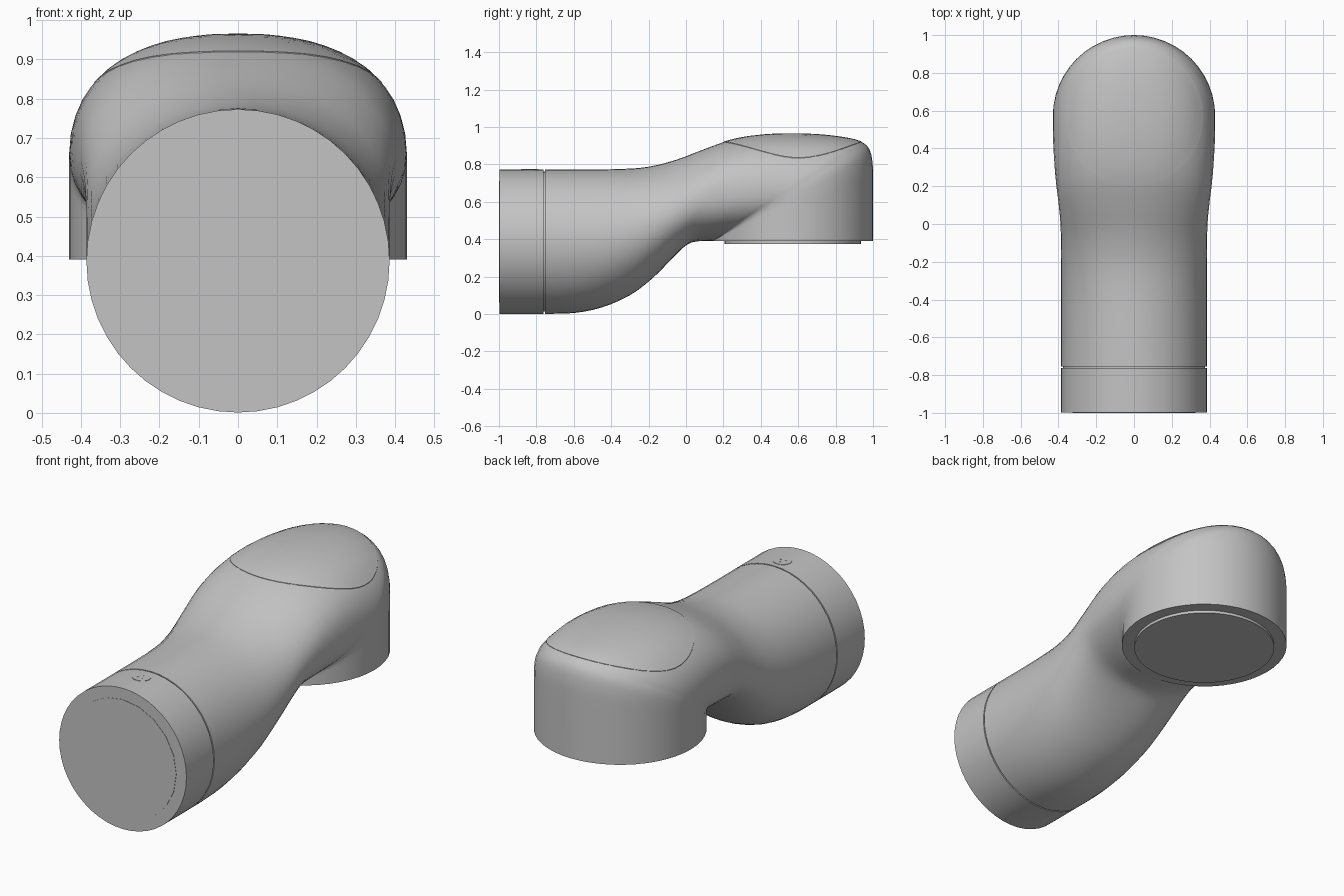
import bpy, bmesh
from math import cos, sin, pi, copysign
from mathutils import Vector
from mathutils.bvhtree import BVHTree

if "Cube" in bpy.data.objects:
    bpy.data.objects.remove(bpy.data.objects["Cube"])

grey = bpy.data.materials.new("light grey")
grey.use_nodes = True
grey.diffuse_color = (0.55, 0.55, 0.55, 1)
grey.node_tree.nodes["Principled BSDF"].inputs["Base Color"].default_value = grey.diffuse_color

SIDES = 48
TUBE_R, TUBE_Z = 0.386, 0.387
HEAD_Y, HEAD_Z = 0.57, 0.39


def finish(name, bm):
    """Turn a bmesh into a smooth shaded object and return its surface tree."""
    tree = BVHTree.FromBMesh(bm)
    mesh = bpy.data.meshes.new(name)
    bm.to_mesh(mesh)
    bm.free()
    mesh.materials.append(grey)
    obj = bpy.data.objects.new(name, mesh)
    bpy.context.collection.objects.link(obj)
    bpy.ops.object.select_all(action='DESELECT')
    obj.select_set(True)
    bpy.context.view_layer.objects.active = obj
    bpy.ops.object.shade_smooth_by_angle(angle=0.6)
    return tree


def loft(name, sections):
    """Skin rings; each spans a lower and an upper (y, z) with half width and power."""
    bm = bmesh.new()
    rings = []
    for y0, z0, y1, z1, width, power in sections:
        ring = []
        for i in range(SIDES):
            a = 2 * pi * i / SIDES
            c, s = (copysign(abs(v) ** (2 / power), v) for v in (cos(a), sin(a)))
            t = (1 + c) / 2
            ring.append(bm.verts.new((width * s, y0 + (y1 - y0) * t, z0 + (z1 - z0) * t)))
        rings.append(ring)
    for a, b in zip(rings, rings[1:]):
        for i in range(SIDES):
            j = (i + 1) % SIDES
            bm.faces.new((a[i], a[j], b[j], b[i]))
    bm.faces.new(rings[0])
    bm.faces.new(rings[-1])
    bmesh.ops.remove_doubles(bm, verts=bm.verts, dist=0.0002)
    bmesh.ops.recalc_face_normals(bm, faces=bm.faces)
    return finish(name, bm)


def smooth_sections(keys, steps=3):
    """Refine the key sections with a Catmull-Rom curve."""
    k = [Vector(v) for v in keys]
    k = [k[0]] + k + [k[-1]]
    out = []
    for p, q, r, s in zip(k, k[1:], k[2:], k[3:]):
        for n in range(steps):
            t = n / steps
            out.append(q + (r - p) * (t / 2) + (p * 2 - q * 5 + r * 4 - s) * (t * t / 2)
                       + (q * 3 - p - r * 3 + s) * (t ** 3 / 2))
    return out + [k[-1]]


def fitted_plate(name, tree, x, y, radius, rows, lift=0.003):
    """Thin round plate draped over the surface below it."""
    bm = bmesh.new()

    def drop(px, py, up):
        hit = tree.ray_cast(Vector((px, py, 3)), Vector((0, 0, -1)))[0]
        return bm.verts.new((px, py, hit.z + up))

    centre = drop(x, y, lift)
    rings = []
    for n in range(1, rows + 2):
        r = radius * min(n / rows, 1)
        up = lift if n <= rows else -0.004
        rings.append([drop(x + r * cos(2 * pi * i / SIDES), y + r * sin(2 * pi * i / SIDES), up)
                      for i in range(SIDES)])
    for i in range(SIDES):
        j = (i + 1) % SIDES
        bm.faces.new((centre, rings[0][i], rings[0][j]))
        for a, b in zip(rings, rings[1:]):
            bm.faces.new((a[i], b[i], b[j], a[j]))
    finish(name, bm)


def disc(name, radius, depth, location, along_y=False, sides=SIDES):
    bm = bmesh.new()
    bmesh.ops.create_cone(bm, cap_ends=True, segments=sides, radius1=radius,
                          radius2=radius, depth=depth)
    for v in bm.verts:
        if along_y:
            v.co = Vector((v.co.x, -v.co.z, v.co.y))
        v.co += Vector(location)
    finish(name, bm)


def tube_section(y):
    return (y, TUBE_Z - TUBE_R, y, TUBE_Z + TUBE_R, TUBE_R, 2)


# Elbow housing: horizontal tube that rises and turns down into the round head
housing = loft("elbow_housing", smooth_sections([
    tube_section(-0.755),
    (-0.60, 0.005, -0.55, 0.773, 0.386, 2),
    (-0.45, 0.035, -0.35, 0.775, 0.386, 2),
    (-0.30, 0.10, -0.20, 0.787, 0.386, 2),
    (-0.18, 0.19, -0.05, 0.825, 0.386, 2),
    (-0.08, 0.29, 0.10, 0.882, 0.39, 2.1),
    (-0.02, 0.35, 0.25, 0.933, 0.40, 2.2),
    (0.02, 0.378, 0.42, 0.958, 0.412, 2.3),
    (0.06, 0.388, 0.60, 0.963, 0.422, 2.3),
    (0.10, HEAD_Z, 0.77, 0.953, 0.428, 2.2),
    (0.12, HEAD_Z, 0.90, 0.932, 0.43, 2.1),
    (0.13, HEAD_Z, 0.955, 0.91, 0.43, 2),
    (0.14, HEAD_Z, 0.985, 0.87, 0.43, 2),
    (0.14, HEAD_Z, 0.998, 0.80, 0.43, 2),
    (0.14, HEAD_Z, 1, 0.70, 0.43, 2),
    (0.14, HEAD_Z, 1, HEAD_Z, 0.43, 2),
]))

# End collar, with a narrow groove between it and the housing
collar = loft("end_collar", [tube_section(-0.998), tube_section(-0.762)])
disc("groove_core", 0.375, 0.04, (0, -0.758, TUBE_Z), along_y=True)

# Mounting faces
disc("end_plate", 0.325, 0.012, (0, -0.994, TUBE_Z), along_y=True, sides=20)
disc("head_plate", 0.365, 0.03, (0, HEAD_Y, 0.39))

# Domed cap and the round button with its three dots
fitted_plate("top_cap", housing, 0, HEAD_Y, 0.368, 10)
fitted_plate("button", collar, 0, -0.835, 0.047, 3, 0.002)
for i in range(3):
    a = pi / 2 + 2 * pi * i / 3
    fitted_plate(f"button_dot_{i + 1}", collar, 0.018 * cos(a), -0.835 + 0.018 * sin(a),
                 0.005, 1, 0.003)
